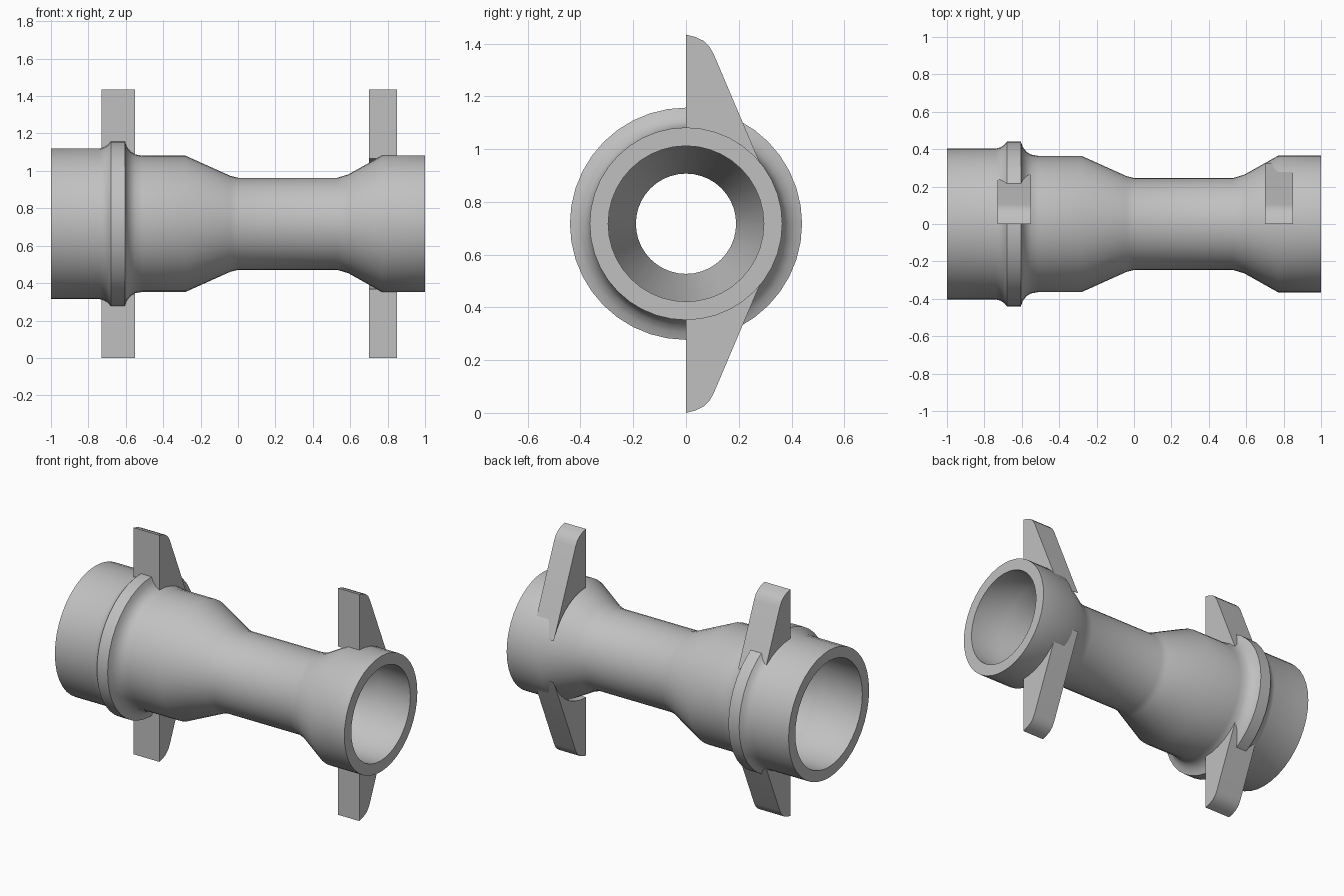
import bpy, bmesh, math
from mathutils import Vector, Matrix

cube = bpy.data.objects.get("Cube")
if cube:
    bpy.data.objects.remove(cube, do_unlink=True)

AXIS_Z = 0.717
SIDES = 40

grey = bpy.data.materials.new("light_grey")
grey.use_nodes = True
colour = (0.53, 0.53, 0.53, 1)
grey.diffuse_color = colour
grey.node_tree.nodes["Principled BSDF"].inputs["Base Color"].default_value = colour


def finish(name, bm, angle):
    bmesh.ops.recalc_face_normals(bm, faces=bm.faces)
    mesh = bpy.data.meshes.new(name)
    bm.to_mesh(mesh)
    bm.free()
    mesh.materials.append(grey)
    obj = bpy.data.objects.new(name, mesh)
    bpy.context.collection.objects.link(obj)
    obj.location.z = AXIS_Z
    bpy.ops.object.select_all(action='DESELECT')
    obj.select_set(True)
    bpy.context.view_layer.objects.active = obj
    bpy.ops.object.shade_smooth_by_angle(angle=math.radians(angle))
    return obj


# Pipe wall: closed (x, radius) section turned around the x axis
outer = [(-1, .403), (-.74, .403), (-.715, .409), (-.695, .422), (-.68, .44),
         (-.605, .44), (-.595, .412), (-.575, .386), (-.55, .371), (-.51, .364),
         (-.28, .364), (-.04, .256), (0, .246), (.53, .246), (.59, .264),
         (.77, .365), (1, .365)]
inner = [(1, .295), (.78, .295), (.58, .19), (-.02, .19), (-.28, .3),
         (-.64, .3), (-.69, .312), (-.73, .335), (-1, .335)]
bm = bmesh.new()
ring = [bm.verts.new((x, 0, r)) for x, r in outer + inner]
edges = [bm.edges.new((a, b)) for a, b in zip(ring, ring[1:] + ring[:1])]
bmesh.ops.spin(bm, geom=ring + edges, cent=(0, 0, 0), axis=(1, 0, 0),
               angle=math.tau, steps=SIDES, use_duplicate=False)
bmesh.ops.remove_doubles(bm, verts=bm.verts, dist=.0005)
finish("flanged_pipe", bm, 35)

# Fins: rounded tip, sloping back edge, curved root seated on the pipe
tip = [(0, .717), (.035, .708), (.065, .694), (.088, .673), (.105, .643)]
root = [(.348 * math.cos(math.radians(a)), .348 * math.sin(math.radians(a)))
        for a in range(22, 91, 4)]
section = tip + root


def fin(name, x0, x1, side):
    bm = bmesh.new()
    face = bm.faces.new([bm.verts.new((x0, y, side * z)) for y, z in section])
    new = bmesh.ops.extrude_face_region(bm, geom=[face])["geom"]
    bmesh.ops.translate(bm, vec=(x1 - x0, 0, 0),
                        verts=[v for v in new if isinstance(v, bmesh.types.BMVert)])
    finish(name, bm, 35)


for place, x0, x1 in (("flange", -.73, -.55), ("end", .70, .85)):
    fin("upper_" + place + "_fin", x0, x1, 1)
    fin("lower_" + place + "_fin", x0, x1, -1)
